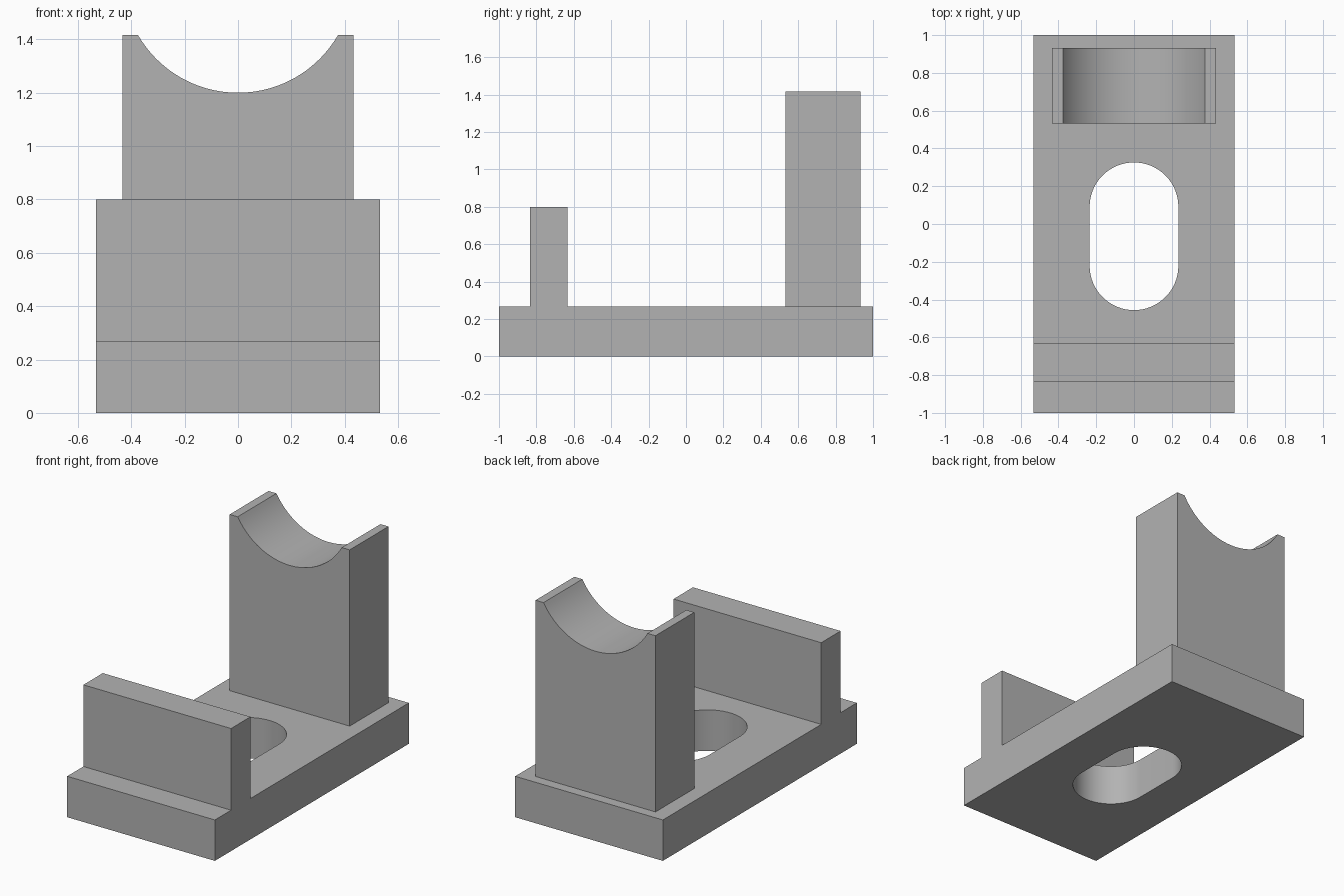
import bpy, bmesh, math
from mathutils import Vector

cube = bpy.data.objects.get("Cube")
if cube:
    bpy.data.objects.remove(cube, do_unlink=True)

GREY = (0.45, 0.45, 0.45, 1)
grey = bpy.data.materials.new("plain grey")
grey.use_nodes = True
grey.diffuse_color = GREY
grey.node_tree.nodes["Principled BSDF"].inputs["Base Color"].default_value = GREY

HALF_W, BASE_H = 0.533, 0.267
POST_W, POST_TOP = 0.433, 1.417
ARC_R, ARC_Z = 0.433, 1.633
SLOT_R, SLOT_Y, SLOT_STRAIGHT = 0.235, -0.065, 0.156


def arc(cx, cy, r, start, end, steps):
    """Points along a circular arc, angles in degrees."""
    angles = [math.radians(start + (end - start) * i / steps) for i in range(steps + 1)]
    return [(cx + r * math.cos(a), cy + r * math.sin(a)) for a in angles]


def prism(name, profile, place, sweep):
    """Extrude a flat outline along the sweep vector."""
    bm = bmesh.new()
    face = bm.faces.new([bm.verts.new(place(u, v)) for u, v in profile])
    new = bmesh.ops.extrude_face_region(bm, geom=[face], use_keep_orig=True)["geom"]
    bmesh.ops.translate(bm, vec=Vector(sweep),
                        verts=[g for g in new if isinstance(g, bmesh.types.BMVert)])
    bmesh.ops.recalc_face_normals(bm, faces=bm.faces)
    mesh = bpy.data.meshes.new(name)
    bm.to_mesh(mesh)
    bm.free()
    mesh.materials.append(grey)
    obj = bpy.data.objects.new(name, mesh)
    bpy.context.collection.objects.link(obj)
    return obj


def select_only(obj):
    bpy.ops.object.select_all(action='DESELECT')
    obj.select_set(True)
    bpy.context.view_layer.objects.active = obj


# Base plate with the upright front wall, one side profile swept across the width
side = [(-1, 0), (1, 0), (1, BASE_H), (-0.633, BASE_H), (-0.633, 0.8),
        (-0.833, 0.8), (-0.833, BASE_H), (-1, BASE_H)]
base = prism("base_with_front_wall", side,
             lambda u, v: (-HALF_W, u, v), (2 * HALF_W, 0, 0))

# Rounded slot through the base plate
slot = (arc(0, SLOT_Y + SLOT_STRAIGHT, SLOT_R, 0, 180, 32)
        + arc(0, SLOT_Y - SLOT_STRAIGHT, SLOT_R, 180, 360, 32))
cutter = prism("slot_cutter", slot, lambda u, v: (u, v, -0.1), (0, 0, 0.5))
cutter.hide_render = True
cut = base.modifiers.new("slot", 'BOOLEAN')
cut.operation = 'DIFFERENCE'
cut.solver = 'EXACT'
cut.object = cutter
select_only(base)
bpy.ops.object.modifier_apply(modifier=cut.name)
bpy.data.objects.remove(cutter, do_unlink=True)

# Rear post with the concave cradle in its top
half = math.degrees(math.acos((ARC_Z - POST_TOP) / ARC_R))
front = ([(-POST_W, BASE_H), (POST_W, BASE_H), (POST_W, POST_TOP)]
         + arc(0, ARC_Z, ARC_R, 270 + half, 270 - half, 40)
         + [(-POST_W, POST_TOP)])
post = prism("rear_cradle_post", front, lambda u, v: (u, 0.533, v), (0, 0.4, 0))

for obj in (base, post):
    select_only(obj)
    bpy.ops.object.shade_smooth_by_angle(angle=math.radians(30))
